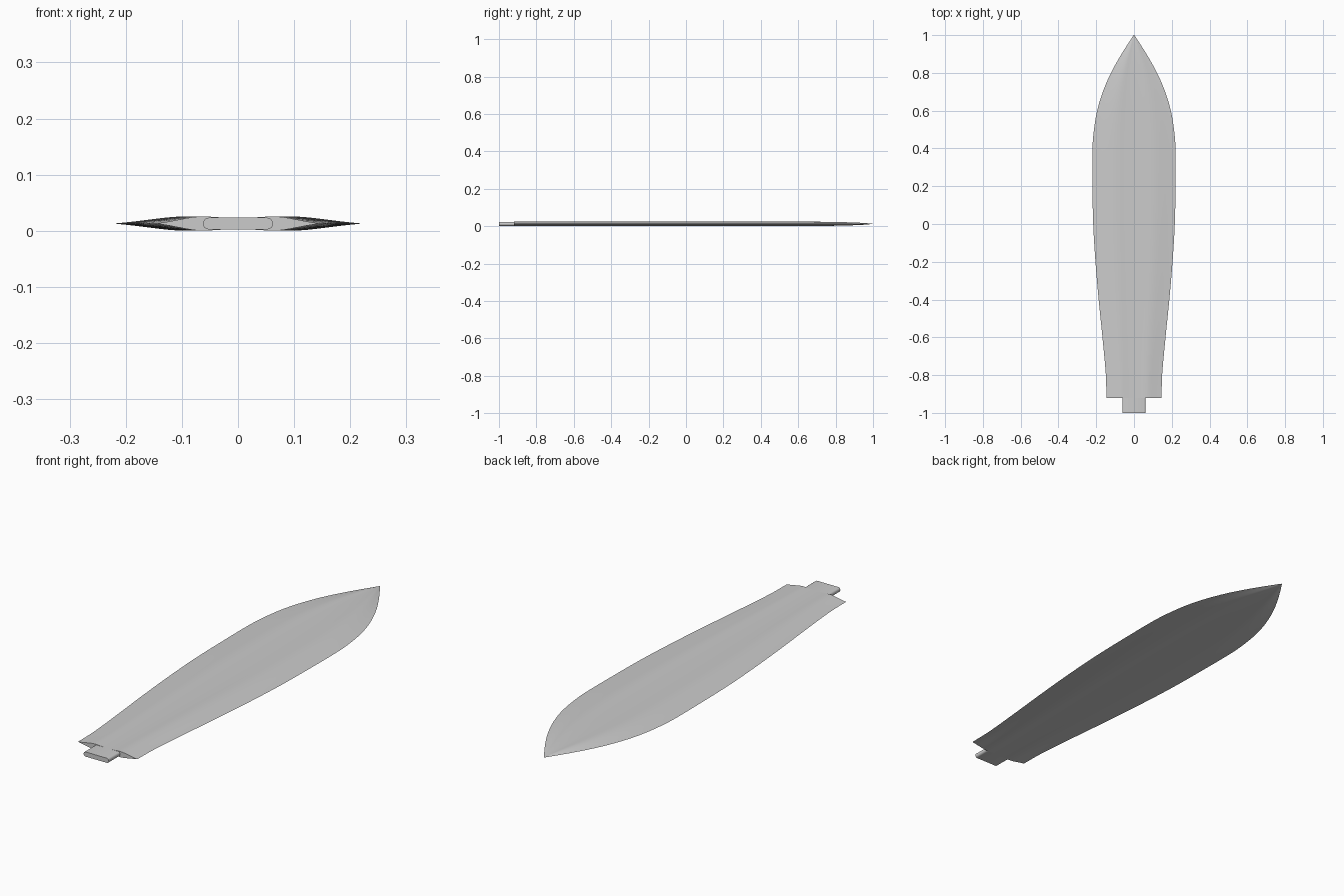
import bpy, bmesh, math

if "Cube" in bpy.data.objects:
    bpy.data.objects.remove(bpy.data.objects["Cube"])

MID = 0.0128    # height of the cutting edge
HALF = 0.0127   # half thickness of the blade

steel = bpy.data.materials.new("light grey")
steel.diffuse_color = (0.6, 0.6, 0.6, 1)
steel.use_nodes = True
steel.node_tree.nodes["Principled BSDF"].inputs["Base Color"].default_value = steel.diffuse_color


def interp(table, v):
    """Smooth Hermite interpolation through (position, value) pairs."""
    n = len(table)

    def slope(i):
        a, b = table[max(i - 1, 0)], table[min(i + 1, n - 1)]
        return (b[1] - a[1]) / (b[0] - a[0])
    for i in range(n - 1):
        (x0, y0), (x1, y1) = table[i], table[i + 1]
        if v <= x1:
            d = x1 - x0
            t = (v - x0) / d
            return ((2*t**3 - 3*t**2 + 1) * y0 + (t**3 - 2*t**2 + t) * d * slope(i)
                    + (3*t**2 - 2*t**3) * y1 + (t**3 - t**2) * d * slope(i + 1))
    return table[-1][1]


def loft(name, rings):
    """Skin closed rings of points and cap both ends."""
    bm = bmesh.new()
    loops = [[bm.verts.new(p) for p in ring] for ring in rings]
    n = len(loops[0])
    for a, b in zip(loops, loops[1:]):
        for i in range(n):
            j = (i + 1) % n
            bm.faces.new((a[i], a[j], b[j], b[i]))
    bm.faces.new(loops[0])
    bm.faces.new(loops[-1])
    bmesh.ops.remove_doubles(bm, verts=bm.verts, dist=1e-5)
    bmesh.ops.recalc_face_normals(bm, faces=bm.faces)
    mesh = bpy.data.meshes.new(name)
    bm.to_mesh(mesh)
    bm.free()
    mesh.materials.append(steel)
    obj = bpy.data.objects.new(name, mesh)
    bpy.context.collection.objects.link(obj)
    bpy.ops.object.select_all(action='DESELECT')
    obj.select_set(True)
    bpy.context.view_layer.objects.active = obj
    bpy.ops.object.shade_smooth_by_angle(angle=math.radians(30))
    return obj


# Blade: half width along its length, thickness taper, and hollow lens section
outline = [(-0.92, 0.146), (-0.8, 0.149), (-0.6, 0.167), (-0.4, 0.187),
           (-0.2, 0.204), (0, 0.216), (0.2, 0.220), (0.4, 0.220), (0.5, 0.212),
           (0.6, 0.195), (0.7, 0.165), (0.8, 0.122), (0.9, 0.066), (1, 0.002)]
taper = [(-0.92, 1), (0, 1), (0.5, 0.97), (0.7, 0.9), (0.85, 0.7),
         (0.95, 0.38), (1, 0.02)]
section = [(0, 0.82), (0.2, 0.86), (0.42, 1), (0.55, 0.9), (0.7, 0.6),
           (0.85, 0.27), (1, 0)]
ACROSS, ALONG = 32, 64
rings = []
for k in range(ALONG + 1):
    y = -0.92 + 1.92 * k / ALONG
    w, h = interp(outline, y), HALF * interp(taper, y)
    ts = [-1 + 2 * i / ACROSS for i in range(ACROSS + 1)]
    upper = [(w*t, y, MID + h * interp(section, abs(t))) for t in ts]
    lower = [(w*t, y, MID - h * interp(section, abs(t))) for t in ts[-2:0:-1]]
    rings.append(upper + lower)
loft("blade", rings)

# Tang: flat bar with rounded sides, set into the middle of the blade
TANG_W, TANG_H, ROUND = 0.062, 0.0104, 0.0095
bar = []
for sx, sz, start in ((1, 1, 0), (-1, 1, 90), (-1, -1, 180), (1, -1, 270)):
    for s in range(5):
        a = math.radians(start + 22.5 * s)
        bar.append((sx * (TANG_W - ROUND) + ROUND * math.cos(a),
                    MID + sz * (TANG_H - ROUND) + ROUND * math.sin(a)))
loft("tang", [[(x, y, z) for x, z in bar] for y in (-1, 0.08)])
